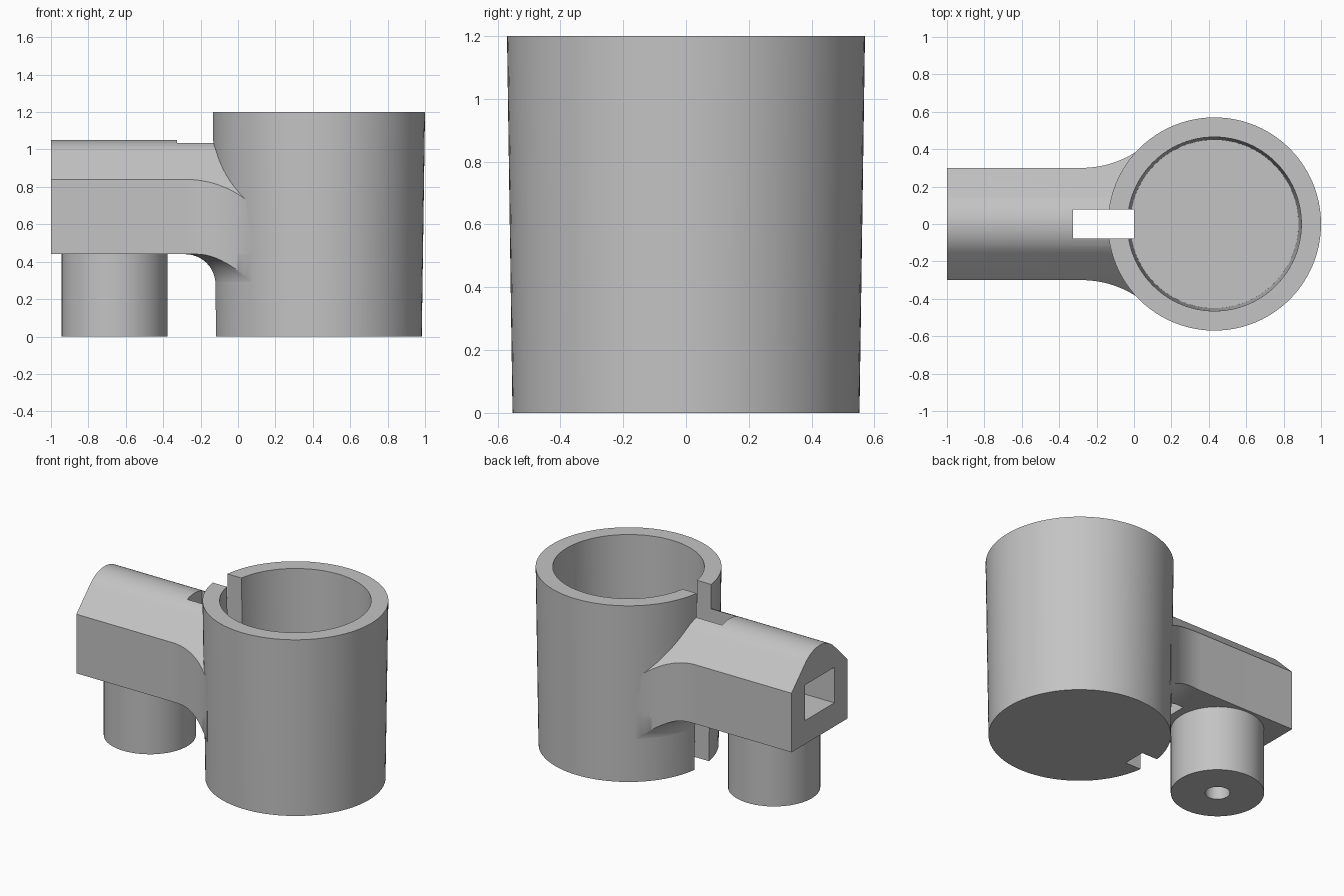
import bpy, bmesh, math
from mathutils import Vector, Matrix

if "Cube" in bpy.data.objects:
    bpy.data.objects.remove(bpy.data.objects["Cube"], do_unlink=True)

grey = bpy.data.materials.new("plain grey")
grey.use_nodes = True
colour = (0.55, 0.55, 0.55, 1)
grey.diffuse_color = colour
grey.node_tree.nodes["Principled BSDF"].inputs["Base Color"].default_value = colour

CUP_X = 0.43      # axis of the cup
PEG_X = -0.66     # axis of the peg
ARM_Z = 0.44      # underside of the arm


def finish(name, bm):
    bmesh.ops.recalc_face_normals(bm, faces=bm.faces[:])
    mesh = bpy.data.meshes.new(name)
    bm.to_mesh(mesh)
    bm.free()
    mesh.materials.append(grey)
    obj = bpy.data.objects.new(name, mesh)
    bpy.context.collection.objects.link(obj)
    return obj


def cone(name, x, r1, r2, z1, z2, sides=96):
    bm = bmesh.new()
    bmesh.ops.create_cone(bm, cap_ends=True, segments=sides, radius1=r1, radius2=r2,
                          depth=z2 - z1,
                          matrix=Matrix.Translation((x, 0, (z1 + z2) / 2)))
    return finish(name, bm)


def prism(name, points, step):
    """Extrude a closed outline of 3D points along the vector step."""
    bm = bmesh.new()
    face = bm.faces.new([bm.verts.new(p) for p in points])
    out = bmesh.ops.extrude_face_region(bm, geom=[face], use_keep_orig=True)
    moved = [v for v in out["geom"] if isinstance(v, bmesh.types.BMVert)]
    bmesh.ops.translate(bm, verts=moved, vec=step)
    return finish(name, bm)


def box(name, x1, x2, half_y, z1, z2):
    corners = [(x1, -half_y, z1), (x2, -half_y, z1), (x2, half_y, z1), (x1, half_y, z1)]
    return prism(name, corners, Vector((0, 0, z2 - z1)))


def combine(target, tool, operation="DIFFERENCE"):
    mod = target.modifiers.new("cut", "BOOLEAN")
    mod.operation = operation
    mod.solver = "EXACT"
    mod.object = tool
    bpy.context.view_layer.objects.active = target
    bpy.ops.object.modifier_apply(modifier=mod.name)


def arm_plan():
    """Outline of the arm from above: straight, then flaring tangent to the cup."""
    flare_r, start, end = 0.536, -0.28, 0.07
    sweep = math.asin((end - start) / flare_r)
    side = [(-1, 0.3)]
    for i in range(17):
        a = sweep * i / 16
        side.append((start + flare_r * math.sin(a), 0.3 + flare_r * (1 - math.cos(a))))
    return side + [(x, -y) for x, y in reversed(side)]


def arm_section():
    """Cross-section of the arm: 45 degree roof with a rounded crown."""
    r = 0.217
    crown = [math.radians(45 + 90 * i / 16) for i in range(17)]
    pts = [(-0.5, ARM_Z), (0.5, ARM_Z), (0.5, 0.64)]
    pts += [(r * math.cos(a), 1.05 - r + r * math.sin(a)) for a in crown]
    return pts + [(-0.5, 0.64)]


# Cutters
bore = cone("bore_cutter", CUP_X, 0.45, 0.4664, 0.1, 1.3)
slot = box("slot_cutter", -0.325, 0, 0.0775, -0.1, 1.3)
pocket = box("pocket_cutter", -1.1, -0.42, 0.158, 0.6, 0.84)
screw_hole = cone("screw_hole_cutter", PEG_X, 0.075, 0.075, -0.1, 0.7, 48)
section = prism("section_cutter", [(-1.2, y, z) for y, z in arm_section()], Vector((1.6, 0, 0)))
plan = prism("plan_cutter", [(x, y, 0.1) for x, y in arm_plan()], Vector((0, 0, 1.1)))

# Tapered cup with a slit in its wall
cup = cone("cup", CUP_X, 0.5525, 0.57, 0, 1.2)
combine(cup, bore)
combine(cup, slot)

# Arm with roofed top and square pocket in its end
arm = prism("arm", [(x, y, 0.1) for x, y in arm_plan()], Vector((0, 0, 1.1)))
combine(arm, section, "INTERSECT")
for tool in (bore, slot, pocket, screw_hole):
    combine(arm, tool)

# Rounded gusset between the arm's underside and the cup
bm = bmesh.new()
gusset_r, wall_r = 0.16, 0.556
profile = [(0.5, 0.48), (0.5, ARM_Z - gusset_r)]
for i in range(13):
    a = math.radians(180 - 90 * i / 12)
    profile.append((wall_r + gusset_r + gusset_r * math.cos(a),
                    ARM_Z - gusset_r + gusset_r * math.sin(a)))
profile.append((wall_r + gusset_r, 0.48))
verts = [bm.verts.new((CUP_X + r, 0, z)) for r, z in profile]
edges = [bm.edges.new((v, verts[(i + 1) % len(verts)])) for i, v in enumerate(verts)]
bmesh.ops.spin(bm, geom=verts + edges, cent=(CUP_X, 0, 0), axis=(0, 0, 1),
               angle=math.tau, steps=96, use_merge=False)
bmesh.ops.remove_doubles(bm, verts=bm.verts[:], dist=0.0001)
gusset = finish("gusset", bm)
combine(gusset, plan, "INTERSECT")
combine(gusset, slot)

# Peg under the arm with a screw hole
peg = cone("peg", PEG_X, 0.283, 0.283, 0, 0.48, 64)
combine(peg, screw_hole)

# Remove the cutters and smooth the round surfaces
for tool in (bore, slot, pocket, screw_hole, section, plan):
    bpy.data.objects.remove(tool, do_unlink=True)
for obj in (cup, arm, gusset, peg):
    bpy.ops.object.select_all(action="DESELECT")
    obj.select_set(True)
    bpy.context.view_layer.objects.active = obj
    bpy.ops.object.shade_smooth_by_angle(angle=math.radians(30))
